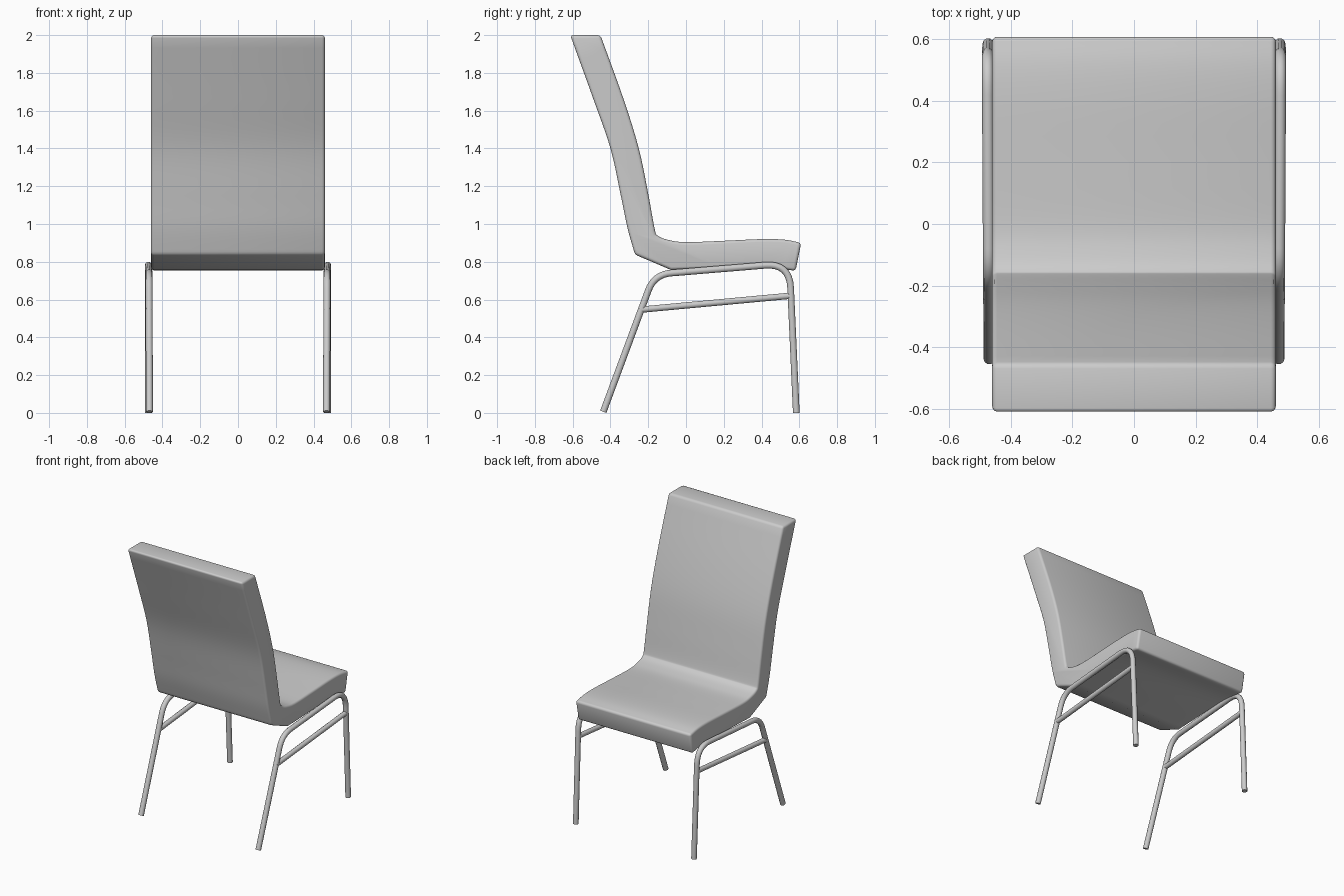
import bpy, bmesh
from mathutils import Vector

if "Cube" in bpy.data.objects:
    bpy.data.objects.remove(bpy.data.objects["Cube"])

gray = bpy.data.materials.new("light_gray")
gray.diffuse_color = (0.6, 0.6, 0.6, 1)
gray.use_nodes = True
gray.node_tree.nodes["Principled BSDF"].inputs["Base Color"].default_value = gray.diffuse_color


def smooth_run(pts, steps=5):
    """Catmull-Rom curve through the points."""
    p = [Vector(q) for q in pts]
    p = [2 * p[0] - p[1]] + p + [2 * p[-1] - p[-2]]
    out = []
    for i in range(1, len(p) - 2):
        a, b, c, d = p[i - 1:i + 3]
        for s in range(steps):
            t = s / steps
            out.append(0.5 * (2 * b + (c - a) * t + (2 * a - 5 * b + 4 * c - d) * t * t
                              + (3 * b - a - 3 * c + d) * t ** 3))
    return out + [p[-2]]


def fillet(pts, dists, steps=8):
    """Polyline whose inner corners are rounded."""
    p = [Vector(q) for q in pts]
    out = [p[0]]
    for i, r in enumerate(dists, 1):
        a = p[i] + (p[i - 1] - p[i]).normalized() * r
        b = p[i] + (p[i + 1] - p[i]).normalized() * r
        for s in range(steps + 1):
            t = s / steps
            out.append(a * (1 - t) ** 2 + 2 * p[i] * t * (1 - t) + b * t * t)
    return out + [p[-1]]


def finish(obj, angle):
    bpy.ops.object.select_all(action='DESELECT')
    obj.select_set(True)
    bpy.context.view_layer.objects.active = obj
    bpy.ops.object.convert(target='MESH')
    bpy.ops.object.shade_smooth_by_angle(angle=angle)


def tube(name, pts, radius):
    cu = bpy.data.curves.new(name, 'CURVE')
    cu.dimensions = '3D'
    cu.bevel_depth = radius
    cu.bevel_resolution = 3
    cu.use_fill_caps = True
    sp = cu.splines.new('POLY')
    sp.points.add(len(pts) - 1)
    for q, v in zip(sp.points, pts):
        q.co = (*v, 1)
    cu.materials.append(gray)
    obj = bpy.data.objects.new(name, cu)
    bpy.context.collection.objects.link(obj)
    finish(obj, 0.7)


# Padded shell: one side profile (y, z) swept across the width
front_face = smooth_run([(-0.453, 2.0), (-0.33, 1.66), (-0.25, 1.4), (-0.20, 1.16),
                         (-0.166, 0.975), (-0.148, 0.937), (-0.09, 0.915), (0.0, 0.904),
                         (0.2, 0.911), (0.4, 0.92), (0.52, 0.917), (0.61, 0.9)])
underside = smooth_run([(0.58, 0.752), (0.4, 0.775), (0.15, 0.765), (-0.08, 0.757)])
rear_face = smooth_run([(-0.27, 0.838), (-0.31, 0.98), (-0.345, 1.15), (-0.40, 1.4),
                        (-0.49, 1.66), (-0.613, 2.0)])
outline = front_face + underside + rear_face

bm = bmesh.new()
face = bm.faces.new([bm.verts.new((-0.46, v.x, v.y)) for v in outline])
ext = bmesh.ops.extrude_face_region(bm, geom=[face])
bmesh.ops.translate(bm, vec=(0.92, 0, 0),
                    verts=[g for g in ext["geom"] if isinstance(g, bmesh.types.BMVert)])
bmesh.ops.recalc_face_normals(bm, faces=bm.faces)
me = bpy.data.meshes.new("padded_seat_and_back")
bm.to_mesh(me)
bm.free()
me.materials.append(gray)
shell = bpy.data.objects.new("padded_seat_and_back", me)
bpy.context.collection.objects.link(shell)
bev = shell.modifiers.new("soft_edges", 'BEVEL')
bev.width = 0.016
bev.segments = 3
bev.limit_method = 'ANGLE'
bev.angle_limit = 0.6
bev.use_clamp_overlap = False
finish(shell, 0.7)

# Tubular leg frames and lower bars, one pair per side
for side, s in (("left", -1), ("right", 1)):
    tube(side + "_leg_frame",
         fillet([(s * 0.469, -0.438, 0.006), (s * 0.471, -0.168, 0.733),
                 (s * 0.475, 0.548, 0.792), (s * 0.473, 0.584, 0.0)], [0.09, 0.13]), 0.0185)
    tube(side + "_lower_bar",
         [Vector((s * 0.471, -0.245, 0.546)), Vector((s * 0.474, 0.553, 0.62))], 0.0175)
